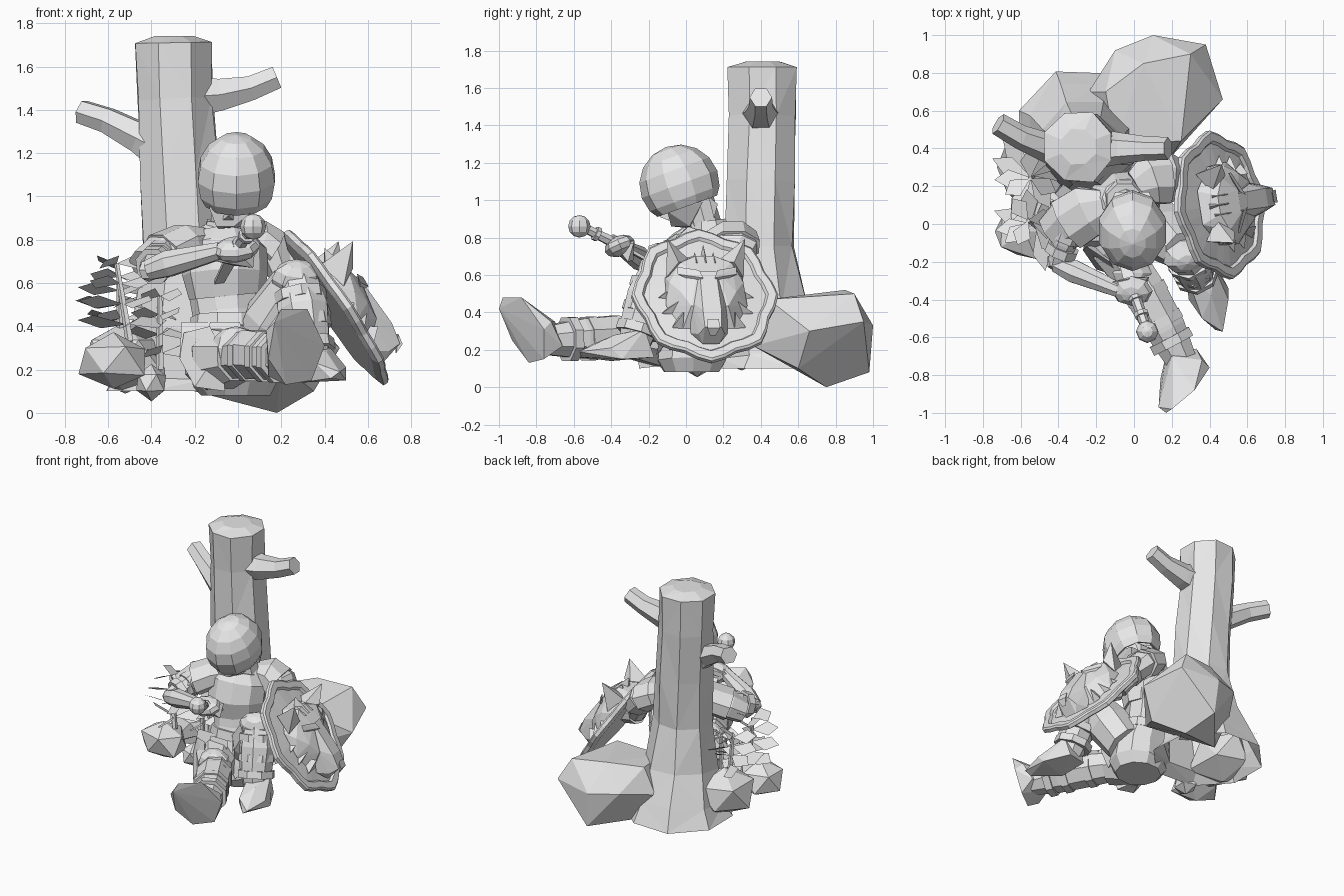
import bpy, bmesh, math, random
from mathutils import Vector, Matrix

random.seed(4)
cube = bpy.data.objects.get("Cube")
if cube:
    bpy.data.objects.remove(cube)

grey = bpy.data.materials.new("plain grey")
grey.use_nodes = True
grey.diffuse_color = (0.8, 0.8, 0.8, 1)
grey.node_tree.nodes["Principled BSDF"].inputs["Base Color"].default_value = (0.8, 0.8, 0.8, 1)


def finish(name, bm, matrix=None, solid=True):
    if matrix:
        bm.transform(matrix)
    if solid:
        bmesh.ops.recalc_face_normals(bm, faces=bm.faces)
    mesh = bpy.data.meshes.new(name)
    bm.to_mesh(mesh)
    bm.free()
    mesh.materials.append(grey)
    obj = bpy.data.objects.new(name, mesh)
    bpy.context.collection.objects.link(obj)
    return obj


def hull(name, points, matrix=None):
    bm = bmesh.new()
    for p in points:
        bm.verts.new(p)
    bmesh.ops.convex_hull(bm, input=bm.verts)
    loose = [v for v in bm.verts if not v.link_faces]
    bmesh.ops.delete(bm, geom=loose, context='VERTS')
    return finish(name, bm, matrix)


def bridge(bm, rings, closed=True):
    n = len(rings[0])
    for a, b in zip(rings, rings[1:]):
        for i in range(n):
            j = (i + 1) % n
            bm.faces.new((a[i], a[j], b[j], b[i]))
    if closed:
        bm.faces.new(rings[0][::-1])
    bm.faces.new(rings[-1])


def tube(name, points, radii, sides=8, hint=(0, 0, 1), jitter=0.0, closed=True):
    """Loft rings along a path; a radius may be (along hint, across hint)."""
    bm = bmesh.new()
    pts = [Vector(p) for p in points]
    rings = []
    for i, (p, r) in enumerate(zip(pts, radii)):
        t = (pts[min(i + 1, len(pts) - 1)] - pts[max(i - 1, 0)]).normalized()
        h = Vector(hint)
        x = (h - t * h.dot(t)).normalized()
        y = t.cross(x)
        rx, ry = r if isinstance(r, tuple) else (r, r)
        ring = []
        for k in range(sides):
            a = math.tau * (k + 0.5) / sides
            s = 1 + random.uniform(-jitter, jitter)
            ring.append(bm.verts.new(p + (x * rx * math.cos(a) + y * ry * math.sin(a)) * s))
        rings.append(ring)
    bridge(bm, rings, closed)
    if jitter:
        bmesh.ops.triangulate(bm, faces=bm.faces)
    return finish(name, bm)


def ball(name, loc, scale, seg=8, rows=6, rot=(0, 0, 0)):
    bm = bmesh.new()
    bmesh.ops.create_uvsphere(bm, u_segments=seg, v_segments=rows, radius=1)
    turn = Matrix.Rotation(rot[2], 4, 'Z') @ Matrix.Rotation(rot[1], 4, 'Y') @ Matrix.Rotation(rot[0], 4, 'X')
    return finish(name, bm, Matrix.Translation(loc) @ turn @ Matrix.Diagonal((*scale, 1)))


def bands(name, a, b, steps, radius, width=0.025):
    a, b = Vector(a), Vector(b)
    d = (b - a).normalized() * width
    for t in steps:
        c = a.lerp(b, t)
        tube(name, [c - d, c + d], [radius, radius])


# Tree trunk, open below, with a gently flared foot and two broken branches
tube("tree_trunk", [(-.27, .46, .1), (-.27, .46, .2), (-.26, .41, .42), (-.25, .39, .75),
                    (-.27, .4, 1.1), (-.29, .41, 1.45), (-.295, .41, 1.71), (-.295, .41, 1.74)],
     [.38, .31, .25, .2, .19, .19, .195, .1], 8, (1, 0, 0), .05, False)
tube("left_branch", [(-.22, .4, 1.46), (-.08, .4, 1.47), (.06, .4, 1.5), (.18, .4, 1.55)],
     [.11, .085, .065, .06], 6)
tube("right_branch", [(-.32, .38, 1.2), (-.45, .4, 1.27), (-.6, .46, 1.35), (-.72, .53, 1.39)],
     [.12, .08, .065, .06], 6)

# Boulders
hull("large_boulder", [(.18, .75, 0), (.12, .98, .08), (.1, 1, .33), (.38, .95, .35), (.3, .9, .5),
                       (.05, .85, .52), (.47, .66, .3), (.25, .44, .47), (.2, .36, .22), (-.1, .42, .45),
                       (-.24, .7, .3), (-.1, .92, .35), (-.2, .6, .1), (.35, .6, .1), (-.15, .7, .48)])
for loc, size in (((-.575, -.04, .24), (.18, .155, .135)), ((-.52, .3, .26), (.23, .25, .18)),
                  ((-.4, .06, .14), (.08, .09, .08))):
    bm = bmesh.new()
    bmesh.ops.create_icosphere(bm, subdivisions=1, radius=1)
    for v in bm.verts:
        v.co *= random.uniform(.9, 1.1)
    finish("small_boulder", bm, Matrix.Translation(loc) @ Matrix.Diagonal((*size, 1)))


# Ferns: thin stems with broad tilted leaves
def fern(base, top, spread, start):
    base, top = Vector(base), Vector(top)
    tube("fern_stem", [base, top], [.02, .012], 5, (1, 0, 0))
    bm = bmesh.new()
    for i in range(4):
        p = base.lerp(top, .22 + .26 * i)
        for k in range(3):
            a = start + k * math.tau / 3 + i * .5
            d = Vector((math.cos(a), math.sin(a), .08))
            w = Vector((-d.y * .05, d.x * .05, .03))
            size = spread * (1.1 - .15 * i)
            mid = p + d * size * .6
            v = [bm.verts.new(q) for q in (p, mid + w, p + d * size, mid - w)]
            bm.faces.new((v[0], v[1], v[2]))
            bm.faces.new((v[0], v[2], v[3]))
    finish("fern_leaves", bm, solid=False)


fern((-.5, -.02, .33), (-.56, .02, .69), .22, 2.8)
fern((-.54, .26, .38), (-.55, .24, .63), .24, 2.2)
fern((-.36, .1, .2), (-.36, .1, .54), .17, .2)

# Torso, chest plate, belt and skirt plates
tube("torso", [(-.01, .03, .08), (-.01, .03, .14), (-.03, .03, .28), (-.05, .07, .45), (-.06, .1, .6),
               (-.06, .13, .76), (-.06, .15, .86)],
     [(.16, .15), (.2, .19), (.2, .18), (.16, .15), (.18, .15), (.21, .15), (.11, .09)], 10, (.94, .34, 0))
tube("chest_plate", [(-.05, .08, .54), (-.06, .08, .64), (-.06, .11, .76), (-.06, .13, .82)],
     [(.18, .15), (.2, .18), (.2, .17), (.14, .13)], 10, (.94, .34, 0))
tube("belt", [(-.04, .05, .38), (-.04, .06, .44)], [(.185, .17), (.18, .165)], 10, (.94, .34, 0))
tube("collar", [(-.05, .13, .81), (-.05, .12, .89)], [.12, .1], 8, (1, 0, 0))
for x, y in ((-.19, -.09), (-.06, -.13), (.09, -.09)):
    hull("skirt_plate", [(x - .07, y, .42), (x + .07, y, .42), (x - .08, y - .05, .26),
                         (x + .08, y - .05, .26), (x, y - .07, .17), (x, y + .04, .3)])
hull("hip_guard", [(-.25, -.12, .37), (-.13, -.2, .4), (-.27, -.14, .25), (-.2, -.24, .12),
                   (-.06, -.25, .1), (-.08, -.28, .3), (-.12, -.08, .12)])

# Bowed head under a hollow helmet
bm = bmesh.new()
bmesh.ops.create_uvsphere(bm, u_segments=10, v_segments=8, radius=1)
bm.transform(Matrix.Translation((-.008, -.035, 1.085)) @ Matrix.Rotation(.35, 4, 'X') @ Matrix.Diagonal((.187, .215, .212, 1)))
bmesh.ops.bisect_plane(bm, geom=bm.verts[:] + bm.edges[:] + bm.faces[:], plane_co=(0, 0, .965),
                       plane_no=(0, -.36, 1), clear_inner=True)
helmet = finish("helmet", bm)
helmet.modifiers.new("thickness", 'SOLIDIFY').thickness = .02
hull("face", [(-.14, -.08, 1.02), (.11, -.08, 1.02), (-.14, .09, .99), (.1, .09, .99), (-.13, -.1, .94),
              (.08, -.1, .94), (-.1, -.08, .86), (-.02, -.08, .86), (-.09, .02, .85), (.03, .02, .86)])
hull("nose", [(-.06, -.09, .96), (-.02, -.09, .96), (-.045, -.14, .91), (-.07, -.09, .89), (-.02, -.09, .89)])
tube("neck", [(-.05, .12, .82), (-.03, .07, 1)], [.085, .08])
hull("neck_guard", [(-.12, .12, 1.02), (.1, .12, 1.02), (-.1, .17, .98), (.08, .17, .98), (-.1, .15, .9), (.07, .15, .9)])

# Shoulder guards: a sloping cap over a second plate
for path in ([(-.15, .1, .8), (-.24, .07, .78), (-.35, .0, .73), (-.42, -.06, .68)],
             [(.01, .2, .81), (.08, .24, .8), (.16, .25, .75), (.22, .23, .66)]):
    tube("shoulder_guard", path[:3], [(.06, .09), (.1, .15), (.105, .155)], 8)
    tube("shoulder_lower_plate", path[1:], [(.08, .12), (.095, .14), (.08, .12)], 8)

# Right arm reaching forward, left arm behind the shield
tube("right_upper_arm", [(-.3, .06, .76), (-.37, -.1, .7), (-.41, -.21, .66)], [.085, .075, .05])
bands("right_arm_plate", (-.32, .02, .74), (-.41, -.21, .66), (.35, .7), .09)
tube("right_forearm", [(-.41, -.21, .66), (-.32, -.25, .69), (-.08, -.35, .75)], [.05, .065, .042])
ball("right_elbow_guard", (-.41, -.2, .66), (.055, .055, .055), 6, 4)
ball("right_hand", (-.01, -.355, .755), (.11, .085, .055), 8, 6, (.4, -.1, 0))
tube("left_upper_arm", [(.15, .24, .75), (.25, .2, .63), (.28, .17, .55)], [.085, .075, .06])
tube("left_forearm", [(.28, .17, .55), (.42, .1, .48)], [.065, .05])

# Sword held point first against the body
tube("sword_grip", [(.065, -.55, .855), (-.02, -.31, .735)], [.026, .032], 6)
ball("sword_pommel", (.07, -.57, .86), (.06, .06, .06), 8, 6)
bands("grip_ring", (.065, -.55, .855), (-.02, -.31, .735), (.3, .65), .04, .012)
hull("sword_guard", [(-.13, -.31, .77), (.08, -.28, .77), (-.1, -.35, .7), (.07, -.31, .67),
                     (-.02, -.28, .68), (-.02, -.38, .76), (-.03, -.29, .8)])
tube("sword_blade", [(-.02, -.31, .735), (-.09, -.07, .6)], [(.012, .045), (.01, .03)], 4)

# Right leg stretched forward, with shin plates and raised boot
tube("right_thigh", [(-.12, .02, .23), (-.08, -.14, .25), (0, -.27, .26)], [.14, .15, .12])
tube("right_shin", [(0, -.25, .26), (.07, -.38, .27), (.17, -.56, .26), (.26, -.74, .25)], [.11, .122, .115, .085])
bands("right_shin_plate", (.05, -.34, .265), (.24, -.7, .255), (.08, .5, .78), .126)
ball("right_knee_guard", (-.01, -.26, .3), (.115, .1, .1), 8, 6)
hull("right_boot", [(.17, -.69, .2), (.33, -.66, .22), (.2, -.7, .35), (.36, -.72, .35), (.14, -.82, .17),
                    (.34, -.76, .15), (.22, -.84, .13), (.4, -.76, .31), (.13, -.97, .38), (.17, -1, .42),
                    (.2, -.98, .48), (.32, -.88, .48), (.14, -.93, .25)])

# Left leg bent, knee up
tube("left_thigh", [(.1, .03, .27), (.17, -.06, .43), (.26, -.14, .6)], [.14, .15, .11])
tube("left_shin", [(.27, -.15, .62), (.3, -.2, .48), (.32, -.25, .33), (.34, -.28, .2)], [.1, .125, .11, .08], 8, (0, 1, 0))
bands("left_shin_plate", (.27, -.15, .62), (.34, -.28, .2), (.2, .5, .75), .127)
ball("left_knee_guard", (.27, -.17, .62), (.12, .09, .09), 8, 6, (.5, 0, .3))
hull("left_boot", [(.27, -.2, .16), (.41, -.17, .16), (.27, -.24, .31), (.42, -.22, .31), (.29, -.4, .14),
                   (.5, -.34, .15), (.43, -.56, .16), (.47, -.57, .19), (.5, -.4, .21), (.36, -.5, .23), (.41, -.38, .28)])

# Round shield with scalloped rim, in its own tilted frame
w = Vector((.82, .13, .55)).normalized()
v = (Vector((0, 0, 1)) - w * w.z).normalized()
u = v.cross(w)
frame = Matrix((u, v, w)).transposed().to_4x4()
frame.translation = (.45, .1, .485)
bm = bmesh.new()
rings = []
for scale, height in ((.9, -.025), (1, -.01), (1, .015), (.97, .025), (.86, .025), (.83, .01), (.4, .03)):
    ring = []
    for k in range(32):
        a = math.tau * k / 32
        r = scale * (1 + .045 * math.cos(8 * a))
        ring.append(bm.verts.new((.38 * r * math.cos(a), .405 * r * math.sin(a), height)))
    rings.append(ring)
bridge(bm, rings)
finish("shield", bm, frame)


# Beast head on the shield, built from mirrored halves
def both(points):
    return [(s * a, b, c) for a, b, c in points for s in (1, -1)]


hull("beast_skull", both([(.09, .23, .03), (.05, .18, .12), (.14, .13, .13), (.06, .04, .16), (.21, .1, .03),
                          (.2, .03, .09), (.22, -.08, .03), (.15, -.05, .12), (.14, -.22, .02), (.1, -.14, .12)]), frame)
hull("beast_muzzle", both([(.045, .05, .165), (.1, -.1, .1), (.05, -.2, .175), (.1, -.25, .02),
                           (.045, -.3, .155), (.07, -.3, .09), (.045, -.33, .04)]), frame)
hull("beast_nose", both([(.03, -.26, .175), (.035, -.31, .165), (.015, -.33, .12)]), frame)
for s in (1, -1):
    hull("beast_ear", [(s * .07, .17, .08), (s * .21, .08, .06), (s * .15, .12, .15), (s * .18, .22, .03),
                       (s * .21, .23, .21)], frame)
    hull("beast_brow", [(s * .03, .0, .18), (s * .05, .05, .18), (s * .16, .09, .15), (s * .16, .05, .14), (s * .06, 0, .13)], frame)
    for b, length in ((.02, .26), (-.08, .25), (-.17, .2)):
        hull("beast_cheek_tuft", [(s * .14, b + .06, .02), (s * .14, b - .05, .02), (s * .14, b, .1),
                                  (s * length, b - .05, .03)], frame)
for a in (-.05, 0, .05):
    hull("beast_forelock", [(a - .03, .15, .04), (a + .03, .15, .04), (a, .12, .15), (a, .26 - abs(a), .11)], frame)
